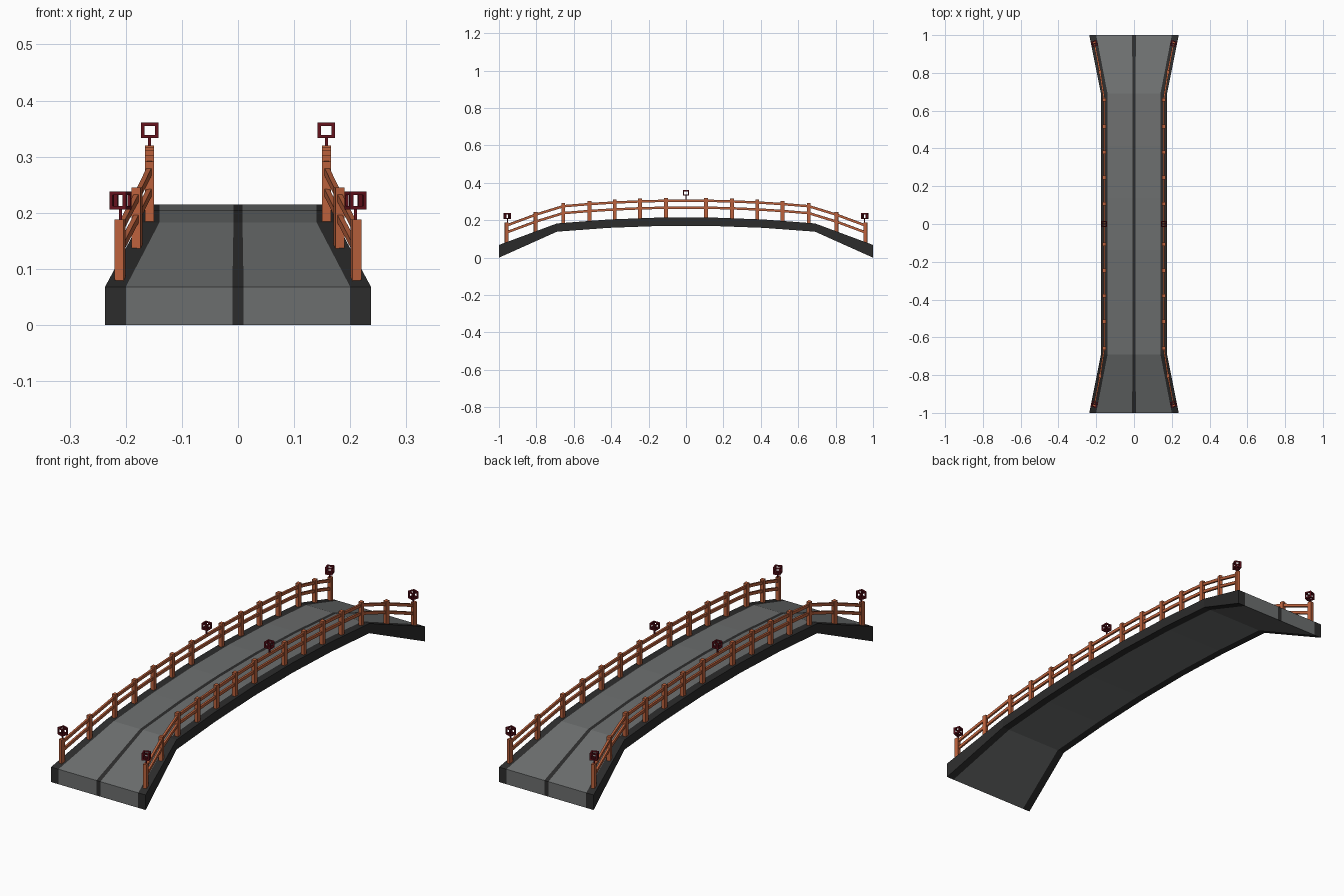
import bpy, bmesh, math
from mathutils import Vector, Matrix

if "Cube" in bpy.data.objects:
    bpy.data.objects.remove(bpy.data.objects["Cube"])


def material(name, rgb):
    m = bpy.data.materials.new(name)
    m.diffuse_color = (*rgb, 1)
    m.use_nodes = True
    m.node_tree.nodes["Principled BSDF"].inputs["Base Color"].default_value = m.diffuse_color
    return m


GREY = material("road_grey", (0.15, 0.157, 0.157))
DARK = material("edge_dark", (0.025, 0.025, 0.025))
WOOD = material("rail_orange", (0.5, 0.12, 0.045))
RED = material("lamp_red", (0.13, 0.006, 0.012))

BEND = 0.69          # where the arch meets the flared ramps
FLARE = math.atan(0.06 / 0.31)


def ramp(y):
    return max(0.0, (abs(y) - BEND) / (1 - BEND))


def deck_top(y):
    a = min(abs(y), BEND)
    return 0.216 - 0.033 * (a / BEND) ** 2 - 0.115 * ramp(y)


def deck_bottom(y):
    a = min(abs(y), BEND)
    return 0.171 - 0.032 * (a / BEND) ** 2 - 0.139 * ramp(y)


def finish(bm, name, mats):
    bmesh.ops.recalc_face_normals(bm, faces=bm.faces)
    me = bpy.data.meshes.new(name)
    bm.to_mesh(me)
    bm.free()
    for m in mats:
        me.materials.append(m)
    ob = bpy.data.objects.new(name, me)
    bpy.context.collection.objects.link(ob)
    return ob


def add_box(bm, matrix, size):
    bmesh.ops.create_cube(bm, size=1, matrix=matrix @ Matrix.Diagonal((*size, 1)))


# Deck: strips across the width, lofted along the bridge
stations = [-1, -BEND, -0.414, -0.138, 0.138, 0.414, BEND, 1]
bm = bmesh.new()
rows = []
for y in stations:
    r = ramp(y)
    half = [0.008 + 0.002 * r, 0.14 + 0.06 * r, 0.175 + 0.062 * r]
    xs = [-h for h in reversed(half)] + half
    rows.append([[bm.verts.new((x, y, z)) for x in xs]
                 for z in (deck_bottom(y), deck_top(y))])
strip_mat = [1, 0, 1, 0, 1]
for a, b in zip(rows, rows[1:]):
    for level in (0, 1):
        for i in range(5):
            f = bm.faces.new((a[level][i], a[level][i + 1], b[level][i + 1], b[level][i]))
            f.material_index = 0 if (level == 0 and i == 2) else strip_mat[i]
    for i in (0, 5):
        bm.faces.new((a[0][i], b[0][i], b[1][i], a[1][i])).material_index = 1
for row in (rows[0], rows[-1]):
    for i in range(5):
        f = bm.faces.new((row[0][i], row[0][i + 1], row[1][i + 1], row[1][i]))
        f.material_index = strip_mat[i]
finish(bm, "bridge_deck", [GREY, DARK])

# Railings: posts and two rails on each side
half_posts = [0.107, 0.246, 0.38, 0.516, 0.657, 0.805, 0.96]
post_ys = [-y for y in reversed(half_posts)] + half_posts


def post_point(side, y, h):
    x = 0.1575 + 0.0605 * ramp(y)
    return Vector((side * x, y, deck_top(y) + h))


def flare_angle(side, y):
    return 0 if abs(y) < BEND else -side * math.copysign(FLARE, y)


for side, label in ((-1, "left"), (1, "right")):
    bm = bmesh.new()
    for y in post_ys:
        m = Matrix.Translation(post_point(side, y, 0.0485)) @ Matrix.Rotation(flare_angle(side, y), 4, 'Z')
        add_box(bm, m, (0.016, 0.019, 0.113))
    finish(bm, label + "_posts", [WOOD])

    for h, level in ((0.089, "top"), (0.052, "lower")):
        bm = bmesh.new()
        for y0, y1 in zip(post_ys, post_ys[1:]):
            p, q = post_point(side, y0, h), post_point(side, y1, h)
            m = Matrix.Translation((p + q) / 2) @ (q - p).to_track_quat('Y', 'Z').to_matrix().to_4x4()
            add_box(bm, m, (0.009, (q - p).length, 0.013))
        finish(bm, f"{label}_{level}_rail", [WOOD])

    # Lamps: open cage on a short stem, at both ends and mid-span
    for y, place in ((-0.955, "front"), (0, "middle"), (0.955, "back")):
        end = y != 0
        base = post_point(side, y, 0.09)
        centre = base + Vector((0, 0, 0.047 if end else 0.041))
        turn = flare_angle(side, y) * 1.8
        m = Matrix.Translation(centre) @ Matrix.Rotation(turn, 4, 'Z')
        s, t = 0.031, 0.006
        height = 0.032 if end else 0.028
        half = (s - t) / 2
        hz = (height - t) / 2
        bm = bmesh.new()
        for u in (-1, 1):
            for v in (-1, 1):
                add_box(bm, m @ Matrix.Translation((u * half, v * half, 0)), (t, t, height))
                add_box(bm, m @ Matrix.Translation((u * half, 0, v * hz)), (t, s - 2 * t, t))
                add_box(bm, m @ Matrix.Translation((0, u * half, v * hz)), (s - 2 * t, t, t))
        finish(bm, f"{label}_{place}_lamp_cage", [RED])
        bm = bmesh.new()
        top = centre.z - height / 2 + t
        mid = Vector((base.x, base.y, (base.z + top) / 2))
        add_box(bm, Matrix.Translation(mid), (0.005, 0.005, top - base.z))
        # Cross bar that carries the cage on its stem
        add_box(bm, m @ Matrix.Translation((0, 0, -hz)), (s - 2 * t, t, t * 0.9))
        finish(bm, f"{label}_{place}_lamp_stem", [RED])
